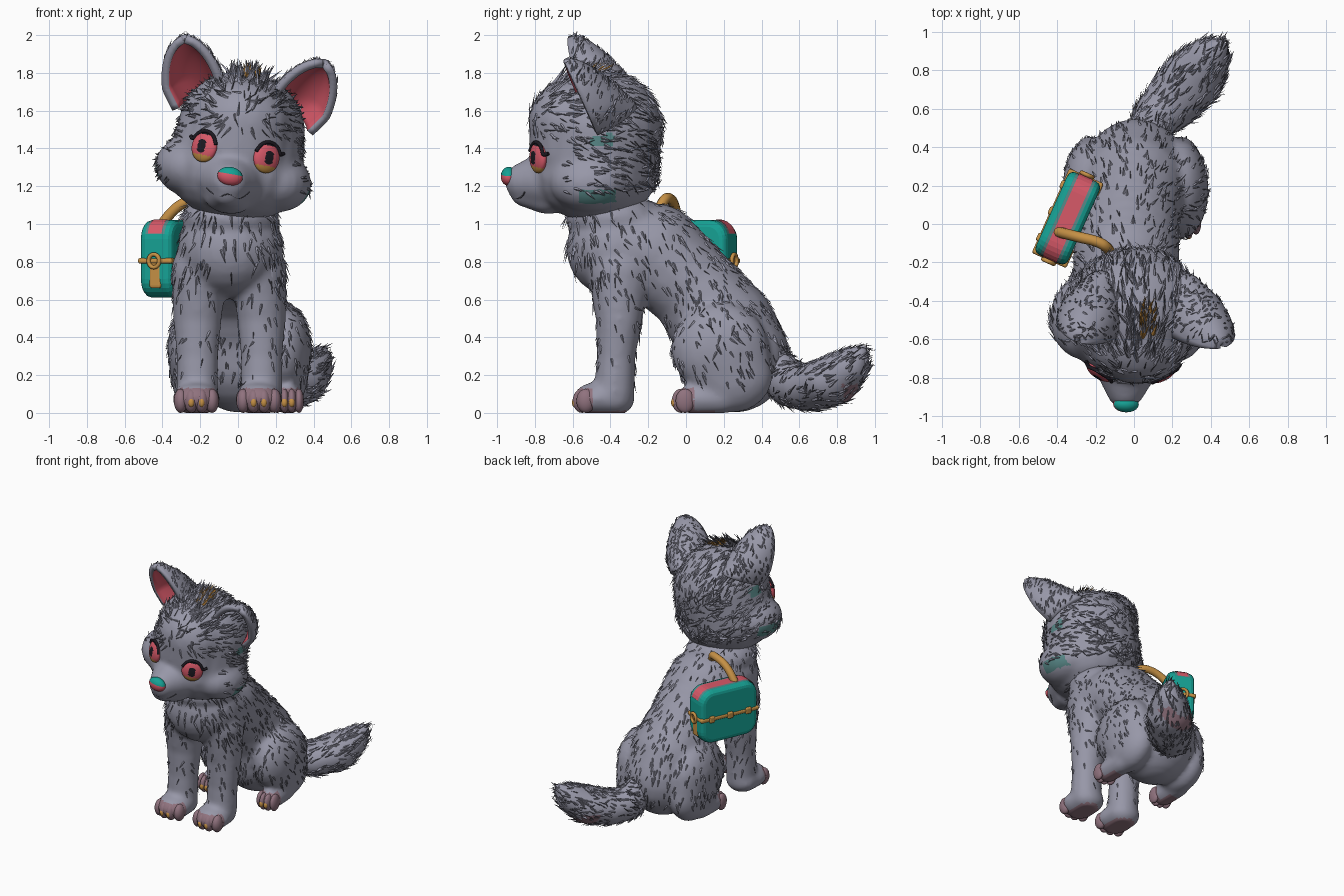
import bpy, bmesh, math, random
from mathutils import Matrix, Vector, Euler
from mathutils.bvhtree import BVHTree

random.seed(4)
cube = bpy.data.objects.get("Cube")
if cube:
    bpy.data.objects.remove(cube)


def colour(name, r, g, b):
    m = bpy.data.materials.new(name)
    m.use_nodes = True
    m.diffuse_color = (r, g, b, 1)
    m.node_tree.nodes["Principled BSDF"].inputs["Base Color"].default_value = (r, g, b, 1)
    return m


FUR = colour("grey fur", .31, .31, .39)
DARK = colour("dark fur", .08, .08, .1)
CORAL = colour("coral", .68, .10, .14)
TEAL = colour("teal", .008, .36, .30)
GOLD = colour("gold", .56, .28, .06)
MAUVE = colour("mauve paw", .28, .17, .21)
BLACK = colour("black", .012, .01, .015)
SAGE = colour("dull teal fur", .10, .25, .25)
BROWN = colour("brown tuft", .42, .2, .04)


def add(name, data, mats, smooth=False):
    ob = bpy.data.objects.new(name, data)
    bpy.context.scene.collection.objects.link(ob)
    for m in mats:
        data.materials.append(m)
    if smooth:
        for p in data.polygons:
            p.use_smooth = True
    return ob


def from_bm(name, bm, mats, smooth=True):
    me = bpy.data.meshes.new(name)
    bm.to_mesh(me)
    bm.free()
    return add(name, me, mats, smooth)


# One unit ball, reused for every ellipsoid
bm = bmesh.new()
bmesh.ops.create_uvsphere(bm, u_segments=20, v_segments=12, radius=1)
bm.verts.index_update()
BALL_VERTS = [v.co.copy() for v in bm.verts]
BALL_FACES = [[v.index for v in f.verts] for f in bm.faces]
bm.free()


def balls(name, items, mats, M=Matrix()):
    """One mesh holding an ellipsoid for each (centre, radii) item."""
    verts, faces = [], []
    for it in items:
        S = M @ Matrix.Translation(it[:3]) @ Matrix.Diagonal((*it[3:], 1))
        k = len(verts)
        verts += [S @ v for v in BALL_VERTS]
        faces += [[k + i for i in f] for f in BALL_FACES]
    me = bpy.data.meshes.new(name)
    me.from_pydata(verts, [], faces)
    return add(name, me, mats, True)


def blend(name, chains, mats, rule, M=Matrix()):
    """Merge chains of ellipsoids into one smooth skin."""
    items = []
    for ch in chains:
        items.append(ch[0])
        for a, b in zip(ch, ch[1:]):
            items += [[p + (q - p) * k / 4 for p, q in zip(a, b)] for k in range(1, 5)]
    ob = balls(name, items, mats, M)
    rm = ob.modifiers.new("merge", 'REMESH')
    rm.mode, rm.voxel_size = 'VOXEL', .018
    sm = ob.modifiers.new("soften", 'SMOOTH')
    sm.factor, sm.iterations = .5, 8
    dg = bpy.context.evaluated_depsgraph_get()
    me = bpy.data.meshes.new_from_object(ob.evaluated_get(dg))
    ob.modifiers.clear()
    ob.data = me
    me.materials.clear()
    for m in mats:
        me.materials.append(m)
    for v in me.vertices:
        v.co.z = max(v.co.z, 0)
    for p in me.polygons:
        p.use_smooth = True
        p.material_index = rule(p.center)
    return ob


# Body with front legs, haunches and feet
chains = [
    [(-.04, -.37, .87, .28, .265, .26), (-.04, -.17, .85, .28, .265, .26),
     (-.02, .05, .65, .26, .245, .24), (0, .2, .45, .28, .28, .27), (.01, .25, .3, .28, .3, .3)],
    [(-.04, -.38, 1.03, .26, .26, .14)]]
for top, leg, paw in ((-.205, -.215, -.22), (.11, .125, .11)):
    chains += [[(top, -.35, .74, .15, .17, .18), (leg, -.355, .5, .13, .125, .12),
                (leg, -.37, .3, .112, .105, .1), (leg, -.38, .12, .112, .11, .1)],
               [(paw, -.38, .075, .12, .11, .09), (paw, -.47, .075, .128, .13, .088)]]
for hip, foot in ((-.225, -.25), (.24, .265)):
    chains += [[(hip, .18, .34, .15, .26, .245), (hip, .24, .2, .13, .22, .2)],
               [(foot, .18, .08, .08, .11, .085), (foot, .05, .07, .08, .115, .078)]]


def paw_rule(c):
    toes = c.z < .13 and (c.y < -.49 or (-.1 < c.y < .04 and abs(c.x) > .16))
    sole = c.z < .012 and c.y < .15
    return 1 if toes or sole else 0


body = blend("body", chains, [FUR, MAUVE], paw_rule)

# Toes and claws on each paw
toes, claws = [], []
for px, py, k in ((-.22, -.55, 1), (.11, -.55, 1), (-.25, -.025, .7), (.265, -.025, .7)):
    for i in (-1.5, -.5, .5, 1.5):
        x, y = px + i * .055 * k, py + (.02 if abs(i) > 1 else 0)
        toes.append((x, y, .064, .037 * k, .05, .064))
        if abs(i) < 1:
            claws.append((x, y - .04, .055, .016, .014, .024))
balls("toes", toes, [MAUVE])
balls("claws", claws, [GOLD])

# Tail sweeping back to the left
tail = blend("tail", [[(.06, .44, .28, .1, .1, .12), (.11, .55, .15, .12, .12, .12),
                       (.21, .65, .135, .155, .155, .125), (.31, .76, .165, .165, .165, .13),
                       (.39, .86, .24, .115, .115, .1), (.44, .92, .31, .05, .05, .05)]],
             [FUR, MAUVE], lambda c: int(abs(c.y - .87) < .04 and c.z < .15))

# Head, tilted to one side
H = Matrix.Translation((0, -.48, 1.4)) @ Euler((0, math.radians(10), math.radians(-2))).to_matrix().to_4x4()
R = H.to_3x3()
HI = H.inverted()
chains = [[(0, .03, .1, .34, .33, .31), (0, 0, -.12, .365, .335, .27)],
          [(0, -.1, .14, .27, .255, .24), (0, -.1, 0, .29, .25, .2)],
          [(0, -.25, -.17, .17, .16, .15), (0, -.39, -.18, .1, .09, .1)],
          [(0, -.25, -.27, .13, .12, .08), (0, -.38, -.25, .08, .07, .06)]]
chains += [[(s * .225, -.02, -.14, .195, .22, .16)] for s in (-1, 1)]


def cheek_rule(c):
    p = HI @ c
    cheek = abs(p.y - .02) < .1 and abs(p.z + .19) < .04
    behind_ear = abs(p.y - .05) < .06 and abs(p.z - .1) < .035
    return int(abs(p.x) > .22 and (cheek or behind_ear))


head = blend("head", chains, [FUR, SAGE], cheek_rule, H)
skin = BVHTree.FromPolygons([v.co for v in head.data.vertices],
                            [p.vertices[:] for p in head.data.polygons])


def on_face(x, z):
    return skin.ray_cast(Vector((x, -3, z)), Vector((0, 1, 0)))[0]


def tube(name, pts, r, mat, cyclic=False):
    cu = bpy.data.curves.new(name, 'CURVE')
    cu.dimensions, cu.bevel_depth, cu.bevel_resolution, cu.use_fill_caps = '3D', r, 3, True
    sp = cu.splines.new('NURBS')
    sp.points.add(len(pts) - 1)
    for q, p in zip(sp.points, pts):
        q.co = (*p, 1)
    sp.order_u, sp.use_endpoint_u, sp.use_cyclic_u = 3, not cyclic, cyclic
    return add(name, cu, [mat])


# Nose with a teal top, and mouth line
nose = balls("nose", [(0, -.46, -.15, .068, .042, .05)], [CORAL, TEAL], H)
for p in nose.data.polygons:
    p.material_index = int((HI @ p.center).z > -.135)
smile = [on_face(x, z) for x, z in ((-.165, 1.19), (-.13, 1.155), (-.09, 1.145), (-.05, 1.165),
                                   (-.01, 1.135), (.03, 1.14), (.06, 1.17))]
tube("mouth", smile, .004, DARK)

# Eyes and upper lashes
for s, side in ((1, "left"), (-1, "right")):
    guess = H @ Vector((s * .167, -.28, -.02))
    spot = on_face(guess.x, guess.z)
    n = R @ Vector((s * .5, -.87, .06))
    E = (Matrix.Translation(spot) @ n.to_track_quat('Z', 'Y').to_matrix().to_4x4()
         @ Matrix.Rotation(math.radians(-10), 4, 'Z'))
    bm = bmesh.new()
    bmesh.ops.create_uvsphere(bm, u_segments=40, v_segments=28, radius=1)
    for f in bm.faces:
        c = f.calc_center_median()
        f.material_index = (2 if math.hypot(c.x, c.y * .8) < .36 or c.y > .78
                            else 1 if c.y < -.55 else 0)
    bm.transform(E @ Matrix.Diagonal((.076, .083, .034, 1)))
    from_bm(side + "_eye", bm, [CORAL, GOLD, BLACK])
    arc = [E @ Vector((s * .077 * math.cos(a), .084 * math.sin(a), .012))
           for a in (math.radians(d) for d in range(15, 166, 25))]
    tube(side + "_lash", [E @ Vector((s * .1, .04, -.005))] + arc, .01, BLACK)

# Ears: deep curved shells with coral lining
ears = []
for s, side in ((1, "left"), (-1, "right")):
    axis = (R @ Vector((s * .125, -.13, .34))).normalized()
    face = R @ Vector((s * .3, -1, .1))
    face = (face - axis * face.dot(axis)).normalized()
    across = axis.cross(face)
    root = H @ Vector((s * .25, -.01, .17))
    bm = bmesh.new()
    rows = []
    for i in range(17):
        u = min(i / 16, .992)
        w = .175 * (1 - u ** 2.7) ** .6 * (.78 + .22 * min(1, u / .3))
        d = .25 * (1 - u) ** .6 + .015
        rows.append([bm.verts.new(root + axis * .415 * u + across * w * math.sin(a) - face * d * math.cos(a))
                     for a in (math.radians(-90 + 12 * j) for j in range(16))])
    for lo, hi in zip(rows, rows[1:]):
        for j in range(15):
            bm.faces.new((lo[j], hi[j], hi[j + 1], lo[j + 1]))
    ear = from_bm(side + "_ear", bm, [FUR, CORAL])
    so = ear.modifiers.new("thickness", 'SOLIDIFY')
    so.thickness, so.offset, so.material_offset = .042, -1, 1
    ears.append(ear)

# Fur: thin spikes lying along the skin
verts, faces, kinds = [], [], []


def spike(p, n, flow, length, width, lift, kind):
    t = flow - n * flow.dot(n) + Vector([random.gauss(0, .25) for _ in range(3)])
    t = (t - n * t.dot(n)).normalized()
    side, k = n.cross(t) * width, len(verts)
    base = p - n * .004
    verts.extend((base - side, base + side, base + n * width, p + t * length + n * length * lift))
    faces.extend(((k, k + 2, k + 3), (k + 2, k + 1, k + 3), (k + 1, k, k + 3)))
    kinds.extend([kind] * 3)


def grow(ob, count, flow, scale):
    polys = list(ob.data.polygons)
    for p in random.choices(polys, [q.area for q in polys], k=count):
        size = scale(p.center, p.normal) * random.uniform(.04, .075)
        if size:
            dark = random.random() < .35
            spike(p.center.copy(), p.normal.copy(), flow, size, .0045 if dark else .009, .2, int(dark))


def body_scale(c, n):
    if c.z < .16 or n.z < -.5 or (c.z < .6 and c.y < -.2 and random.random() < .6):
        return 0
    return 1.3 if c.y < -.45 and c.z > .65 else .9


def head_scale(c, n):
    p = HI @ c
    if (p.y < -.17 and p.z < .1) or n.z < -.5:
        return 0
    return 1.3 if p.z > .2 or p.y > .2 else 1


grow(body, 1500, Vector((0, .35, -1)), body_scale)
grow(head, 1500, R @ Vector((0, 1, -.25)), head_scale)
grow(tail, 500, Vector((.5, .7, .4)), lambda c, n: 1.1)
for ear in ears:
    grow(ear, 200, Vector((0, .3, 1)), lambda c, n: .7)


def crest(count, cx, cy, rx, ry, length, lift, kind):
    for _ in range(count):
        spot = Vector((cx + random.uniform(-rx, rx), cy + random.uniform(-ry, ry), 3))
        p, n = skin.ray_cast(spot, Vector((0, 0, -1)))[:2]
        spike(p, n, Vector((0, 1, 0)), length, .012, lift, kind)


crest(50, .06, -.58, .1, .12, .1, .6, 0)
crest(22, .07, -.53, .04, .07, .09, .45, 2)
me = bpy.data.meshes.new("fur_spikes")
me.from_pydata(verts, [], faces)
me.polygons.foreach_set("material_index", kinds)
add("fur_spikes", me, [FUR, DARK, BROWN])

# Satchel on the right side
B = Matrix.Translation((-.345, .03, .815)) @ Matrix.Rotation(math.radians(-24), 4, 'Z')


def box(name, size, loc, mat, bevel, corner=0, top_only=False):
    """Rounded box; corner rounds its side outline, top_only keeps a curved lid sheet."""
    bm = bmesh.new()
    bmesh.ops.create_cube(bm, size=1, matrix=Matrix.Diagonal((*size, 1)))
    if corner:
        rails = [e for e in bm.edges if abs(e.verts[0].co.x - e.verts[1].co.x) > .01]
        bmesh.ops.bevel(bm, geom=rails, offset=corner, segments=6, profile=.5, affect='EDGES')
    if top_only:
        low = [f for f in bm.faces if f.calc_center_median().z < .14]
        bmesh.ops.delete(bm, geom=low, context='FACES')
    ob = from_bm(name, bm, [mat], False)
    ob.matrix_world = B @ Matrix.Translation(loc)
    if bevel:
        bv = ob.modifiers.new("round", 'BEVEL')
        bv.width, bv.segments = bevel, 3


box("satchel", (.185, .47, .41), (0, 0, 0), TEAL, .035, .1)
box("satchel_top_trim", (.11, .474, .414), (0, 0, 0), SAGE, 0, .1, True)
box("satchel_top_panel", (.08, .48, .42), (0, 0, 0), CORAL, 0, .1, True)
box("satchel_belt", (.197, .482, .03), (0, 0, -.01), GOLD, .012)
box("satchel_end_strap", (.07, .476, .15), (0, 0, -.08), GOLD, .015)
for y in (-.15, 0, .15):
    box("belt_stud", (.025, .045, .05), (-.095, y, -.01), GOLD, .01)
for y in (-.247, .247):
    ring = [B @ Vector((.032 * math.cos(a), y, .036 * math.sin(a) - .01))
            for a in (math.tau * i / 10 for i in range(10))]
    tube("belt_ring", ring, .011, GOLD, True)
tube("satchel_handle", [(-.4, -.04, 1.0), (-.36, -.05, 1.06), (-.28, -.07, 1.12), (-.19, -.09, 1.14),
                        (-.14, -.12, 1.13), (-.12, -.15, 1.06)], .028, GOLD)
